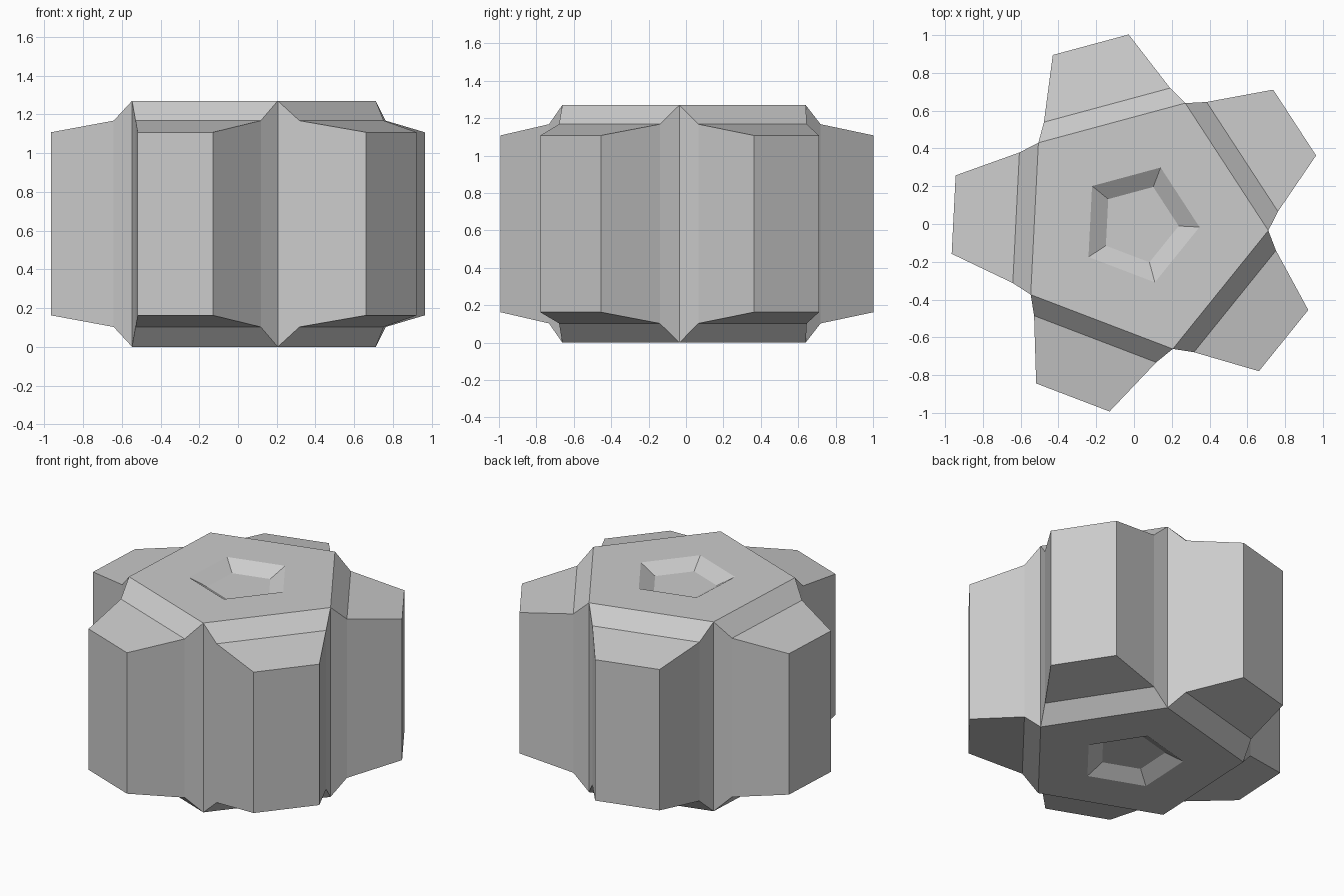
import bpy, bmesh, math
from mathutils import Vector

if "Cube" in bpy.data.objects:
    bpy.data.objects.remove(bpy.data.objects["Cube"])

SIDES, R, H, TURN = 5, 0.685, 1.27, math.radians(-2.9)
CENTRE = Vector((0.027, 0, 0))
COS = math.cos(math.pi / SIDES)


def extrude_to(bm, face, radial, half_w, half_h):
    """Extrude a side face to a rectangle at a given distance from the axis."""
    n = Vector((face.normal.x, face.normal.y, 0)).normalized()
    t = Vector((-n.y, n.x, 0))
    new = bmesh.ops.extrude_discrete_faces(bm, faces=[face])['faces'][0]
    for v in new.verts:
        side = 1 if (v.co - CENTRE).dot(t) > 0 else -1
        up = 1 if v.co.z > H / 2 else -1
        v.co = CENTRE + n * radial + t * side * half_w
        v.co.z = H / 2 + up * half_h
    new.normal_update()
    return new


# pentagonal core
bm = bmesh.new()
rings = []
for z in (0, H):
    rings.append([bm.verts.new(CENTRE + Vector((R * math.cos(TURN + k * math.tau / SIDES),
                                                R * math.sin(TURN + k * math.tau / SIDES), z)))
                  for k in range(SIDES)])
low, high = rings
caps = [bm.faces.new(low[::-1]), bm.faces.new(high)]
walls = [bm.faces.new((low[k], low[(k + 1) % SIDES], high[(k + 1) % SIDES], high[k]))
         for k in range(SIDES)]
bm.normal_update()

# teeth: steep shoulder, then a long taper
for wall in walls:
    shoulder = extrude_to(bm, wall, 0.652, 0.346, 0.5325)
    extrude_to(bm, shoulder, 0.983, 0.208, 0.4725)

# shallow pentagonal recess in both caps
bmesh.ops.inset_individual(bm, faces=caps, thickness=(R - 0.32) * COS, use_even_offset=True)
bmesh.ops.inset_individual(bm, faces=caps, thickness=0.11 * COS, depth=-0.06, use_even_offset=True)

mesh = bpy.data.meshes.new("toothed_wheel")
bm.to_mesh(mesh)
bm.free()
bpy.context.collection.objects.link(bpy.data.objects.new("toothed_wheel", mesh))
